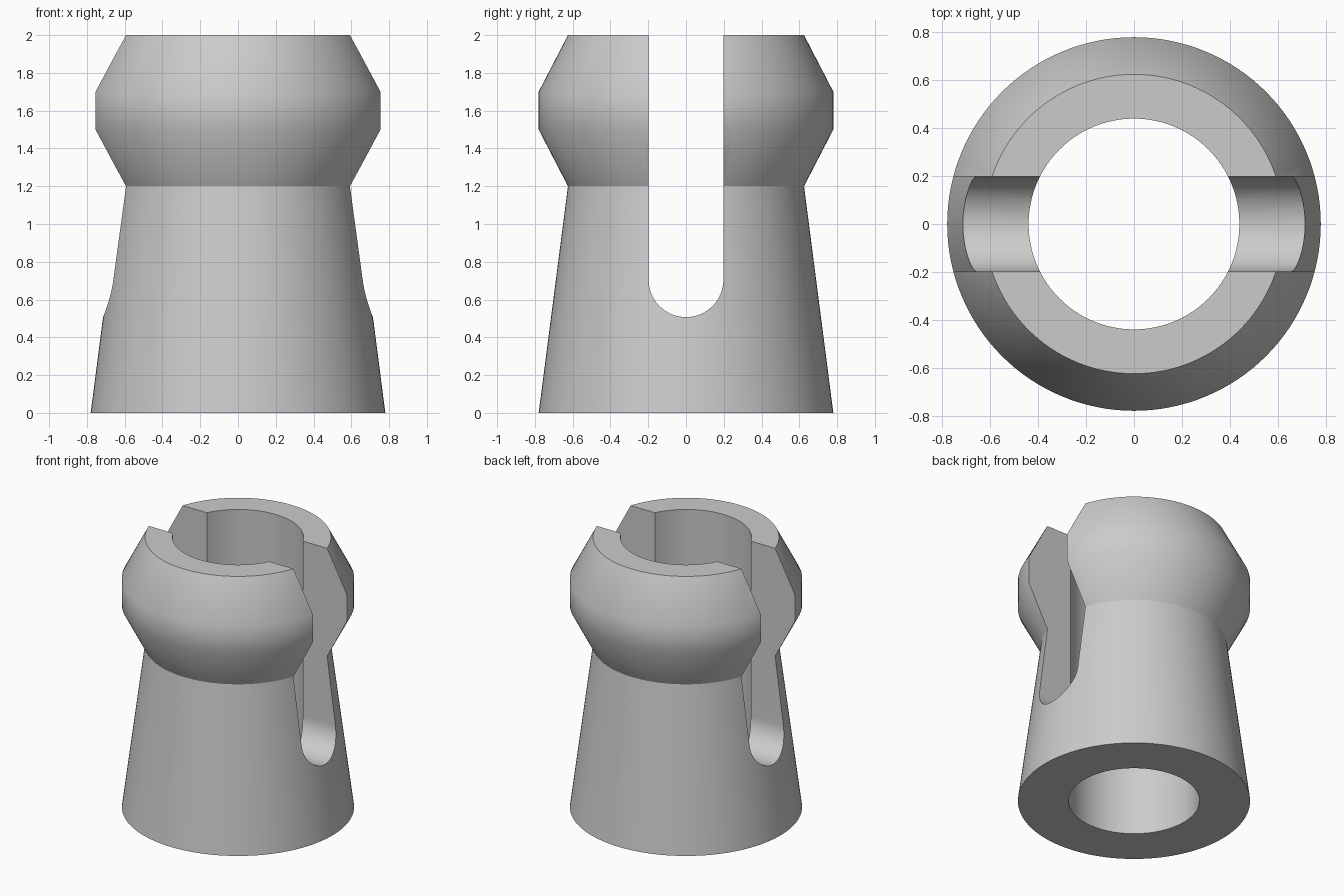
import bpy, bmesh, math

if "Cube" in bpy.data.objects:
    bpy.data.objects.remove(bpy.data.objects["Cube"])

SEG = 128


def add_object(name, bm):
    bmesh.ops.recalc_face_normals(bm, faces=bm.faces)
    mesh = bpy.data.meshes.new(name)
    bm.to_mesh(mesh)
    bm.free()
    obj = bpy.data.objects.new(name, mesh)
    bpy.context.collection.objects.link(obj)
    return obj


# Tubular body: closed cross-section (radius, height) revolved around z
profile = [(0.44, 0), (0.78, 0), (0.625, 1.2), (0.78, 1.5),
           (0.78, 1.7), (0.625, 2), (0.44, 2)]
bm = bmesh.new()
rings = []
for i in range(SEG):
    a = 2 * math.pi * i / SEG
    rings.append([bm.verts.new((r * math.cos(a), r * math.sin(a), z)) for r, z in profile])
n = len(profile)
for i in range(SEG):
    p, q = rings[i], rings[(i + 1) % SEG]
    for j in range(n):
        k = (j + 1) % n
        bm.faces.new((p[j], q[j], q[k], p[k]))
body = add_object("slotted_collar", bm)

# Slot cutter: round-bottomed channel running through along x
R, ZC = 0.198, 0.705
outline = [(R, 2.3), (-R, 2.3)]
outline += [(-R * math.cos(math.pi * t / 32), ZC - R * math.sin(math.pi * t / 32))
            for t in range(33)]
bm = bmesh.new()
face = bm.faces.new([bm.verts.new((-1, y, z)) for y, z in outline])
ext = bmesh.ops.extrude_face_region(bm, geom=[face])
bmesh.ops.translate(bm, vec=(2, 0, 0),
                    verts=[v for v in ext["geom"] if isinstance(v, bmesh.types.BMVert)])
cutter = add_object("slot_cutter", bm)
cutter.hide_render = True

# Cut the slot, then drop the cutter
cut = body.modifiers.new("slot", 'BOOLEAN')
cut.operation = 'DIFFERENCE'
cut.solver = 'EXACT'
cut.object = cutter
bpy.context.view_layer.objects.active = body
body.select_set(True)
bpy.ops.object.modifier_apply(modifier="slot")
bpy.data.objects.remove(cutter)

# Smooth shading with the waist, rims and slot kept sharp
bpy.ops.object.shade_smooth_by_angle(angle=math.radians(30))

# Plain grey finish
grey = bpy.data.materials.new("light_grey")
grey.diffuse_color = (0.6, 0.6, 0.6, 1)
grey.use_nodes = True
grey.node_tree.nodes["Principled BSDF"].inputs["Base Color"].default_value = grey.diffuse_color
body.data.materials.clear()
body.data.materials.append(grey)
